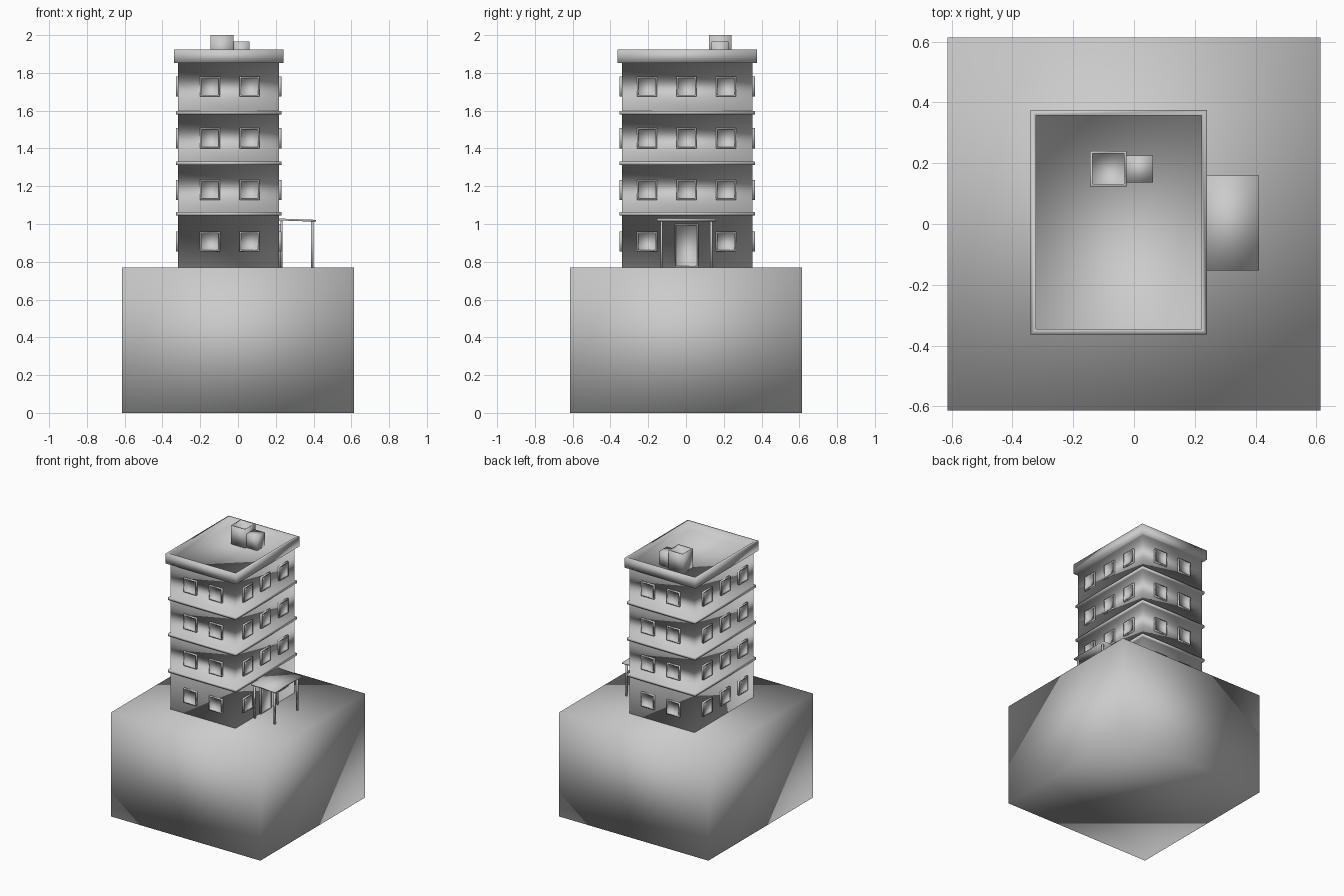
import bpy, bmesh, math
from mathutils import Vector, Matrix

if "Cube" in bpy.data.objects:
    bpy.data.objects.remove(bpy.data.objects["Cube"])


def finish(bm, name):
    """Store the mesh with soft shading running round all its corners."""
    bm.normal_update()
    for f in bm.faces:
        f.smooth = True
    me = bpy.data.meshes.new(name)
    bm.to_mesh(me)
    bm.free()
    ob = bpy.data.objects.new(name, me)
    bpy.context.collection.objects.link(ob)
    return ob


def box(name, x, y, z, inset=0.0, sink=0.0, face=(0, 0, 1)):
    """Box from ranges; optionally inset one face and sink it inward."""
    bm = bmesh.new()
    bmesh.ops.create_cube(bm, size=1)
    size = Vector((x[1] - x[0], y[1] - y[0], z[1] - z[0]))
    mid = Vector((x[0] + x[1], y[0] + y[1], z[0] + z[1])) / 2
    bm.transform(Matrix.Translation(mid) @ Matrix.Diagonal((*size, 1)))
    bm.normal_update()
    if inset:
        d = Vector(face)
        f = max(bm.faces, key=lambda f: f.normal.dot(d))
        bmesh.ops.inset_region(bm, faces=[f], thickness=inset)
        r = bmesh.ops.extrude_discrete_faces(bm, faces=[f])
        bmesh.ops.translate(bm, verts=r['faces'][0].verts, vec=-d * sink)
    return finish(bm, name)


def stacked_rectangles(name, x, y, profile):
    """Closed shell through rectangles given as (outward offset, height)."""
    bm = bmesh.new()
    rings = [[bm.verts.new(c) for c in ((x[0] - o, y[0] - o, z),
                                        (x[1] + o, y[0] - o, z),
                                        (x[1] + o, y[1] + o, z),
                                        (x[0] - o, y[1] + o, z))]
             for o, z in profile]
    for a, b in zip(rings, rings[1:]):
        for i in range(4):
            j = (i + 1) % 4
            bm.faces.new((a[i], a[j], b[j], b[i]))
    bm.faces.new(rings[0][::-1])
    bm.faces.new(rings[-1])
    return finish(bm, name)


def panel(name, pos, angle, w, h):
    """Framed pane whose outside faces -y before turning by angle."""
    ob = box(name, (-w / 2, w / 2), (-0.012, 0.005), (-h / 2, h / 2),
             inset=0.011, sink=0.008, face=(0, -1, 0))
    ob.data.transform(Matrix.Translation(pos) @ Matrix.Rotation(angle, 4, 'Z'))
    return ob


# Building footprint
X0, X1, Y0, Y1 = -0.317, 0.217, -0.34, 0.352
CX, CY = -0.044, 0.003

# Ground block
box("ground_block", (-0.613, 0.613), (-0.613, 0.613), (0, 0.77))

# Tower in one shell: walls, floor bands and hollow roof parapet
profile = [(0, 0.768)]
for i in range(3):
    z = 1.054 + 0.268 * i
    profile += [(0, z - 0.009), (0.012, z - 0.009),
                (0.012, z + 0.009), (0, z + 0.009)]
profile += [(0, 1.852), (0.023, 1.852), (0.023, 1.925),
            (0.005, 1.925), (0.005, 1.863)]
stacked_rectangles("tower", (X0, X1), (Y0, Y1), profile)

# Windows on all four sides
W = 0.106
for floor in range(4):
    z = 0.908 + 0.273 * floor
    for i, dx in enumerate((-0.105, 0.105)):
        panel(f"front_window_{floor}_{i}", (CX + dx, Y0, z), 0, W, W)
        panel(f"back_window_{floor}_{i}", (CX + dx, Y1, z), math.pi, W, W)
    for i, dy in enumerate((-0.209, 0, 0.209)):
        panel(f"left_window_{floor}_{i}", (X0, CY + dy, z), -math.pi / 2, W, W)
        if floor or dy:
            panel(f"right_window_{floor}_{i}", (X1, CY + dy, z),
                  math.pi / 2, W, W)

# Entrance door
panel("door", (X1, CY, 0.885), math.pi / 2, 0.125, 0.23)

# Canopy sloping away from the wall, on four posts
canopy = box("canopy", (X1, 0.412), (-0.153, 0.16), (1.012, 1.022))
for v in canopy.data.vertices:
    if v.co.x < 0.3:
        v.co.z += 0.007
for px in (0.23, 0.393):
    for py in (-0.13, 0.134):
        side = "outer" if px > 0.3 else "wall"
        box(f"canopy_post_{side}", (px - 0.006, px + 0.006),
            (py - 0.006, py + 0.006), (0.765, 1.015))

# Roof units
box("roof_vent", (-0.145, -0.024), (0.123, 0.241), (1.858, 2.0),
    inset=0.013, sink=0.03)
box("roof_unit", (-0.024, 0.062), (0.136, 0.226), (1.858, 1.965))
